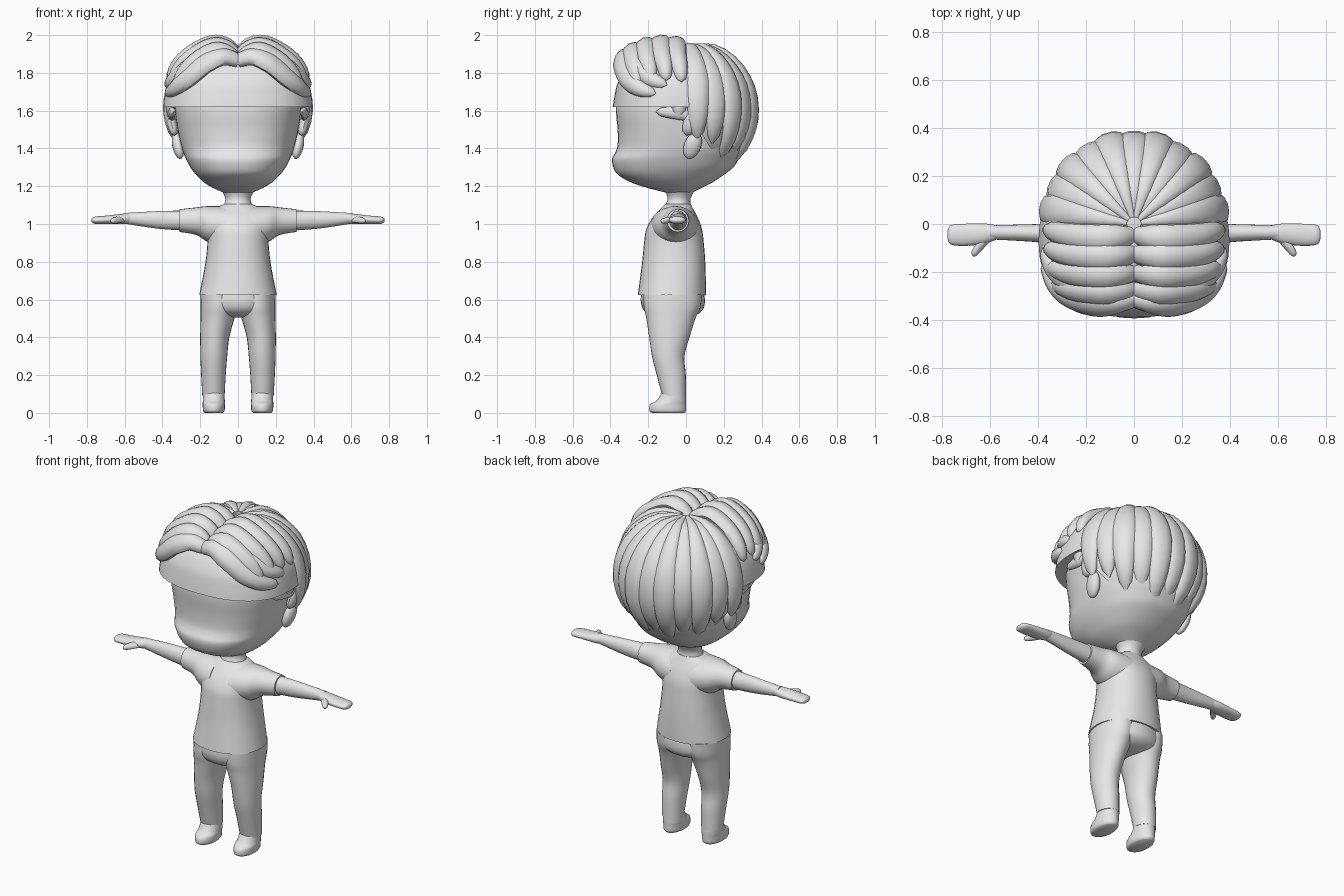
import bpy, bmesh, math
from mathutils import Vector, Matrix

if "Cube" in bpy.data.objects:
    bpy.data.objects.remove(bpy.data.objects["Cube"])

GREY = bpy.data.materials.new("plain grey")
GREY.diffuse_color = (0.8, 0.8, 0.8, 1)
GREY.use_nodes = True
GREY.node_tree.nodes["Principled BSDF"].inputs["Base Color"].default_value = GREY.diffuse_color


def finish(name, bm):
    bmesh.ops.recalc_face_normals(bm, faces=bm.faces[:])
    me = bpy.data.meshes.new(name)
    bm.to_mesh(me)
    bm.free()
    me.materials.append(GREY)
    ob = bpy.data.objects.new(name, me)
    bpy.context.collection.objects.link(ob)
    return ob


def spline(keys, n):
    """Smooth curve through tuples, n steps per span."""
    out = []
    for i in range(len(keys) - 1):
        a, b, c, d = (keys[max(0, min(len(keys) - 1, i + k))] for k in (-1, 0, 1, 2))
        for j in range(n):
            t = j / n
            out.append(tuple(0.5 * (2 * q + (r - p) * t + (2 * p - 5 * q + 4 * r - s) * t * t
                             + (3 * q - p - 3 * r + s) * t ** 3) for p, q, r, s in zip(a, b, c, d)))
    return out + [tuple(keys[-1])]


def skin(name, rings):
    """Bridge rings of points and close both ends."""
    bm = bmesh.new()
    rows = [[bm.verts.new(p) for p in ring] for ring in rings]
    k = len(rows[0])
    for a, b in zip(rows, rows[1:]):
        for i in range(k):
            bm.faces.new((a[i], a[(i + 1) % k], b[(i + 1) % k], b[i]))
    bm.faces.new(rows[0])
    bm.faces.new(rows[-1])
    return finish(name, bm)


def loft(name, keys, axis="Z", side=1, sides=32, power=2.0, n=4):
    """Keys: position on axis, two centre values, two radii."""
    rings = []
    for t, a, b, ra, rb in spline(keys, n):
        ring = []
        for i in range(sides):
            w = 2 * math.pi * i / sides
            c, s = math.cos(w), math.sin(w)
            u = a + ra * math.copysign(abs(c) ** (2 / power), c)
            v = b + rb * math.copysign(abs(s) ** (2 / power), s)
            ring.append((side * u, v, t) if axis == "Z" else (side * t, u, v))
        rings.append(ring)
    return skin(name, rings)


def lock(name, keys, width, thick, side=1, start=0.6, ramp=0.35, n=4, centre=(0, 0, 1.6)):
    """Tapered strand swept along a path, lying flat against the head."""
    pts = [Vector((side * p[0], p[1], p[2])) for p in spline(keys, n)]
    rings = []
    for i, p in enumerate(pts):
        s = i / (len(pts) - 1)
        f = min(1, start + (1 - start) * s / ramp) * (math.sqrt(1 - s ** 3) + 0.04)
        t = (pts[min(i + 1, len(pts) - 1)] - pts[max(i - 1, 0)]).normalized()
        out = p - Vector(centre)
        out = (out - t * out.dot(t)).normalized()
        b = t.cross(out)
        rings.append([p + b * width * f * math.cos(w) + out * thick * min(1, f + 0.15) * math.sin(w)
                      for w in (2 * math.pi * k / 10 for k in range(10))])
    return skin(name, rings)


# head with the protruding mouth ledge: height, front y, back y, half width
HEAD = [(1.16, -.08, .02, .06), (1.19, -.2, .08, .13), (1.22, -.29, .14, .18), (1.26, -.36, .2, .222),
        (1.30, -.385, .25, .252), (1.345, -.392, .28, .276), (1.38, -.374, .3, .29), (1.42, -.362, .315, .302),
        (1.5, -.362, .335, .32), (1.62, -.37, .345, .335), (1.75, -.34, .32, .31), (1.85, -.25, .25, .25),
        (1.91, -.1, .1, .1)]
loft("head", [(z, 0, (f + b) / 2, w, (b - f) / 2) for z, f, b, w in HEAD], power=2.35, sides=40)
loft("neck", [(1.05, 0, -.045, .085, .075), (1.1, 0, -.042, .074, .066), (1.14, 0, -.036, .068, .062),
              (1.2, 0, -.03, .1, .09)])

# hair band around the brow
loft("brow_band", [(1.62, 0, -.07, .397, .318), (1.68, 0, -.07, .39, .308), (1.75, 0, -.07, .374, .29),
                   (1.83, 0, -.06, .33, .25), (1.89, 0, -.05, .25, .18), (1.925, 0, -.03, .12, .1)],
     power=2.35, sides=40)

# rear hair shell cut along a slanted hairline
bm = bmesh.new()
bmesh.ops.create_uvsphere(bm, u_segments=32, v_segments=20, radius=1,
                          matrix=Matrix.Translation((0, 0, 1.58)) @ Matrix.Diagonal((.36, .355, .35, 1)))
cut = bmesh.ops.bisect_plane(bm, geom=bm.verts[:] + bm.edges[:] + bm.faces[:], plane_co=(0, .04, 1.55),
                             plane_no=(0, .25, .15), clear_inner=True)
bmesh.ops.holes_fill(bm, edges=[e for e in bm.edges if e.is_boundary])
finish("rear_hair_shell", bm)

# rear locks radiating from the crown
COUNT = 13
for i in range(COUNT):
    phi_deg = -96 + 192 * i / (COUNT - 1)
    phi = math.radians(phi_deg)
    end = 139 - 40 * (abs(phi_deg) / 96) ** 2 + (3 if i % 2 else -3)
    path = []
    for k in range(8):
        th_deg = 5 + (end - 5) * k / 7
        th = math.radians(th_deg)
        r = 0.358 + (0.008 if i % 2 else 0) - 0.035 * math.exp(-(th_deg / 18) ** 2)
        path.append((r * 1.02 * math.sin(th) * math.sin(phi), r * math.sin(th) * math.cos(phi),
                     1.6 + r * 1.03 * math.cos(th)))
    lock("rear_lock", path, 0.072, 0.03, start=0.15, ramp=0.55, n=2)

ROW = [(0, 1.895), (.06, 1.945), (.14, 1.958), (.25, 1.905), (.33, 1.83), (.365, 1.755)]
for side in (1, -1):
    # rows of locks combed outwards from the parting: start y, drop, reach
    for y0, drop, reach in ((-.045, .005, 1), (-.125, 0, .99), (-.205, .015, .96), (-.275, .045, .9)):
        lock("top_lock", [(x * reach, y0 - .03 * math.sin(x * 8) + .08 * x, z - drop) for x, z in ROW],
             0.058, 0.04, side)
    # fringe sweeping over the forehead, with a smaller strand behind it
    lock("fringe_lock", [(0, -.315, 1.865), (.08, -.33, 1.885), (.17, -.335, 1.85), (.26, -.31, 1.775),
                         (.33, -.25, 1.72), (.375, -.16, 1.69)], 0.06, 0.04, side)
    lock("temple_lock", [(.18, -.27, 1.88), (.27, -.25, 1.83), (.335, -.19, 1.77), (.375, -.1, 1.735)],
         0.05, 0.035, side)
    # tufts in front of and above the ear
    lock("side_tuft", [(.34, .08, 1.57), (.352, -.03, 1.585), (.34, -.16, 1.595)], 0.035, 0.02, side)
    lock("sideburn", [(.345, .05, 1.6), (.35, .03, 1.54), (.335, .0, 1.47)], 0.045, 0.025, side)

    # ear
    bm = bmesh.new()
    bmesh.ops.create_uvsphere(bm, u_segments=16, v_segments=12, radius=1,
                              matrix=Matrix.Translation((side * .318, .035, 1.415))
                              @ Matrix.Rotation(side * .2, 4, "Y") @ Matrix.Rotation(-.35, 4, "X")
                              @ Matrix.Diagonal((.03, .045, .075, 1)))
    finish("ear", bm)

    # sleeve, arm, hand and thumb
    loft("sleeve", [(.06, -.06, .985, .13, .11), (.16, -.055, 1.0, .108, .095), (.22, -.05, 1.015, .076, .073),
                    (.31, -.043, 1.018, .058, .06)], "X", side, 24)
    loft("arm", [(.28, -.042, 1.018, .05, .053), (.4, -.038, 1.021, .038, .048), (.5, -.036, 1.025, .033, .039),
                 (.6, -.035, 1.03, .029, .028)], "X", side, 20)
    loft("hand", [(.57, -.035, 1.03, .029, .028), (.62, -.04, 1.026, .042, .027), (.7, -.045, 1.022, .046, .022),
                  (.75, -.045, 1.02, .043, .02), (.768, -.045, 1.02, .034, .015), (.776, -.045, 1.02, .015, .006)],
         "X", side, 20)
    lock("thumb", [(.6, -.045, 1.025), (.635, -.085, 1.022), (.655, -.11, 1.018), (.67, -.133, 1.015)],
         0.02, 0.015, side, start=.9)

    # trouser leg and foot
    loft("trouser_leg", [(.63, .1, -.07, .097, .155), (.56, .102, -.073, .097, .15), (.5, .109, -.08, .09, .13),
                         (.4, .123, -.088, .077, .107), (.3, .128, -.094, .071, .086), (.2, .13, -.078, .065, .077),
                         (.09, .13, -.063, .059, .063)], "Z", side, 24)
    loft("foot", [(0, .128, -.095, .048, .085), (.012, .128, -.097, .057, .097), (.045, .128, -.094, .059, .095),
                  (.068, .128, -.076, .058, .077), (.12, .129, -.062, .055, .059)], "Z", side, 24)

# shirt body and trouser seat
loft("shirt", [(.625, 0, -.075, .205, .18), (.7, 0, -.07, .19, .175), (.8, 0, -.065, .172, .167),
               (.9, 0, -.064, .162, .158), (.97, 0, -.063, .165, .148), (1.03, 0, -.058, .165, .122),
               (1.075, 0, -.05, .135, .09), (1.105, 0, -.043, .076, .068)], power=2.2)
loft("trouser_seat", [(.67, 0, -.07, .18, .16), (.6, 0, -.07, .198, .17), (.55, 0, -.068, .185, .16),
                      (.52, 0, -.068, .14, .125), (.505, 0, -.068, .07, .07)])

# smooth shading with kept creases
bpy.ops.object.select_all(action="SELECT")
bpy.context.view_layer.objects.active = bpy.context.selected_objects[0]
bpy.ops.object.shade_smooth_by_angle(angle=math.radians(45))
